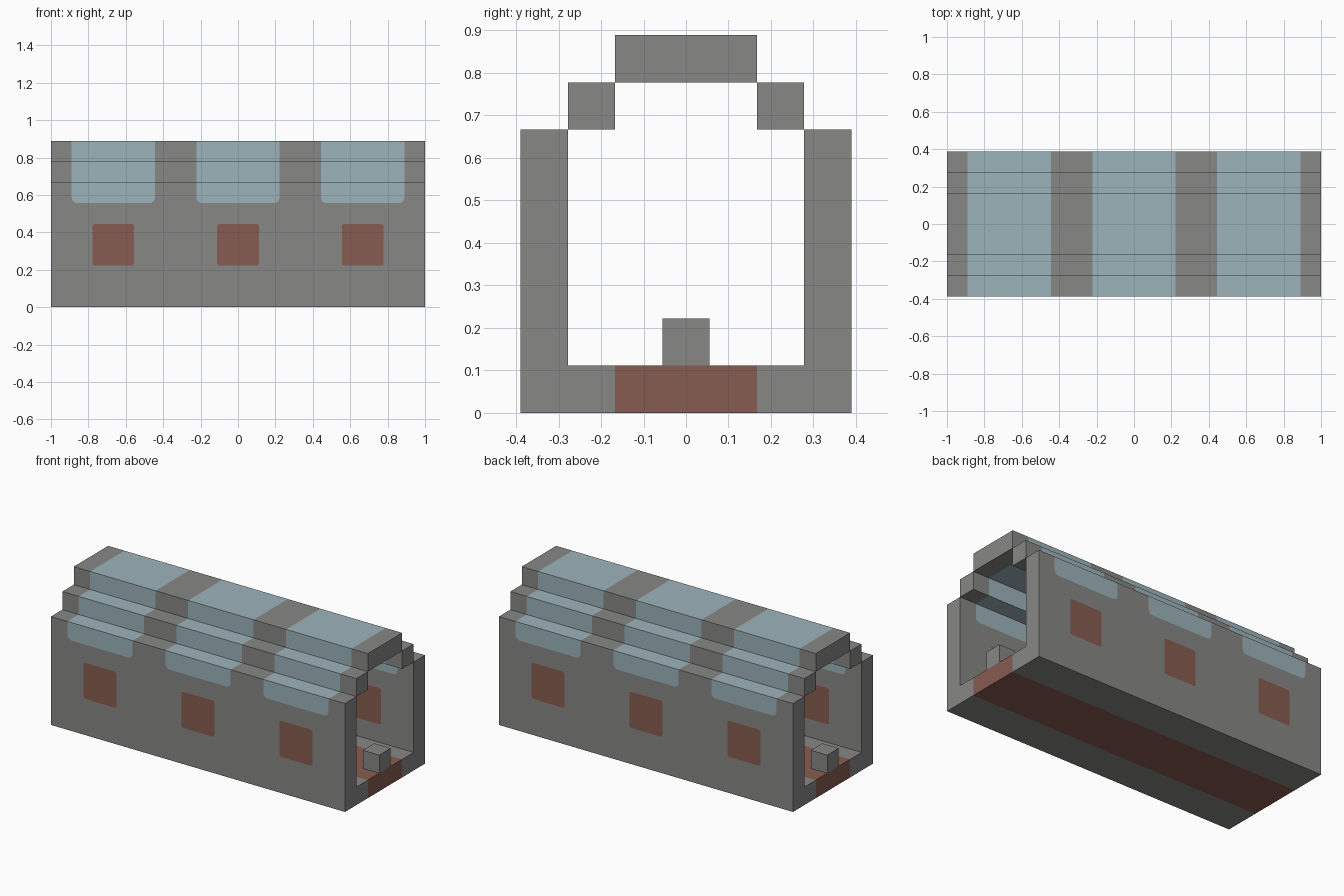
import bpy, bmesh
from mathutils import Vector

if "Cube" in bpy.data.objects:
    bpy.data.objects.remove(bpy.data.objects["Cube"], do_unlink=True)

U = 1 / 9  # block size


def material(name, rgb):
    m = bpy.data.materials.new(name)
    m.use_nodes = True
    m.diffuse_color = (*rgb, 1)
    m.node_tree.nodes["Principled BSDF"].inputs["Base Color"].default_value = (*rgb, 1)
    return m


STEEL = material("steel grey", (0.245, 0.245, 0.24))
GLASS = material("pale blue glass", (0.335, 0.455, 0.495))
RED = material("rust red", (0.245, 0.107, 0.082))


def box(bm, lo, hi, radius=0, all_corners=True):
    """Box in block units; rounds the edges that run along y."""
    lo, hi = Vector(lo) * U, Vector(hi) * U
    verts = bmesh.ops.create_cube(bm, size=1)["verts"]
    for v in verts:
        v.co = [l + (c + 0.5) * (h - l) for c, l, h in zip(v.co, lo, hi)]
    if radius:
        mid = (lo.z + hi.z) / 2
        edges = [e for e in {e for v in verts for e in v.link_edges}
                 if abs(e.verts[0].co.y - e.verts[1].co.y) > 1e-4
                 and (all_corners or e.verts[0].co.z < mid)]
        bmesh.ops.bevel(bm, geom=edges, offset=radius, segments=4,
                        profile=0.5, affect='EDGES')


def finish(bm, name, *mats):
    bmesh.ops.recalc_face_normals(bm, faces=bm.faces)
    me = bpy.data.meshes.new(name)
    bm.to_mesh(me)
    bm.free()
    for m in mats:
        me.materials.append(m)
    ob = bpy.data.objects.new(name, me)
    bpy.context.collection.objects.link(ob)
    return ob


def striped_beam(name, lo, hi, axis, cuts, rule, *mats):
    """Box cut across one axis, coloured by a rule on each face centre."""
    bm = bmesh.new()
    box(bm, lo, hi)
    normal = Vector([i == axis for i in range(3)])
    for c in cuts:
        bmesh.ops.bisect_plane(bm, geom=bm.verts[:] + bm.edges[:] + bm.faces[:],
                               plane_co=normal * c * U, plane_no=normal)
    for f in bm.faces:
        f.material_index = int(rule(f.calc_center_median() / U))
    return finish(bm, name, *mats)


BAYS = (-6, 0, 6)  # window bay centres
BAY_EDGES = [b + s for b in BAYS for s in (-2, 2)]


def in_bay(c):
    return any(abs(c.x - b) < 2 for b in BAYS)


def windows(bm, y0, y1, top):
    for b in BAYS:
        box(bm, (b - 2, y0, 5), (b + 2, y1, top), 0.03, False)


def panels(bm, y0, y1):
    for b in BAYS:
        box(bm, (b - 1, y0, 2), (b + 1, y1, 4), 0.012)


# Floor with red centre runner
striped_beam("floor", (-9, -2.5, 0), (9, 2.5, 1), 1, (-1.5, 1.5),
             lambda c: abs(c.y) < 1.5, STEEL, RED)

# Stepped roof with glazed bays
striped_beam("roof_top", (-9, -1.5, 7), (9, 1.5, 8), 0, BAY_EDGES, in_bay, STEEL, GLASS)

for side, y in (("right", -3), ("left", 3)):
    y0, y1 = y - 0.5, y + 0.5
    inner = y / 3 * 2
    striped_beam(side + "_roof_step", (-9, inner - 0.5, 6), (9, inner + 0.5, 7),
                 0, BAY_EDGES, in_bay, STEEL, GLASS)

    # Side wall with openings
    bm = bmesh.new()
    box(bm, (-9, y0, 0), (9, y1, 6))
    wall = finish(bm, side + "_wall", STEEL)
    bm = bmesh.new()
    windows(bm, y0 - 1, y1 + 1, 7)
    panels(bm, y0 - 1, y1 + 1)
    cutter = finish(bm, side + "_opening_cutter", STEEL)
    cutter.hide_render = True
    mod = wall.modifiers.new("openings", 'BOOLEAN')
    mod.operation, mod.solver, mod.object = 'DIFFERENCE', 'EXACT', cutter
    bpy.context.view_layer.objects.active = wall
    bpy.ops.object.modifier_apply(modifier=mod.name)
    bpy.data.objects.remove(cutter, do_unlink=True)

    # Flush glass and red panels filling the openings
    bm = bmesh.new()
    windows(bm, y0, y1, 6)
    finish(bm, side + "_windows", GLASS)
    bm = bmesh.new()
    panels(bm, y0, y1)
    finish(bm, side + "_red_panels", RED)

# Small blocks at both open ends
for name, x in (("right_end_block", -9), ("left_end_block", 8)):
    bm = bmesh.new()
    box(bm, (x, -0.5, 1), (x + 1, 0.5, 2))
    finish(bm, name, STEEL)
